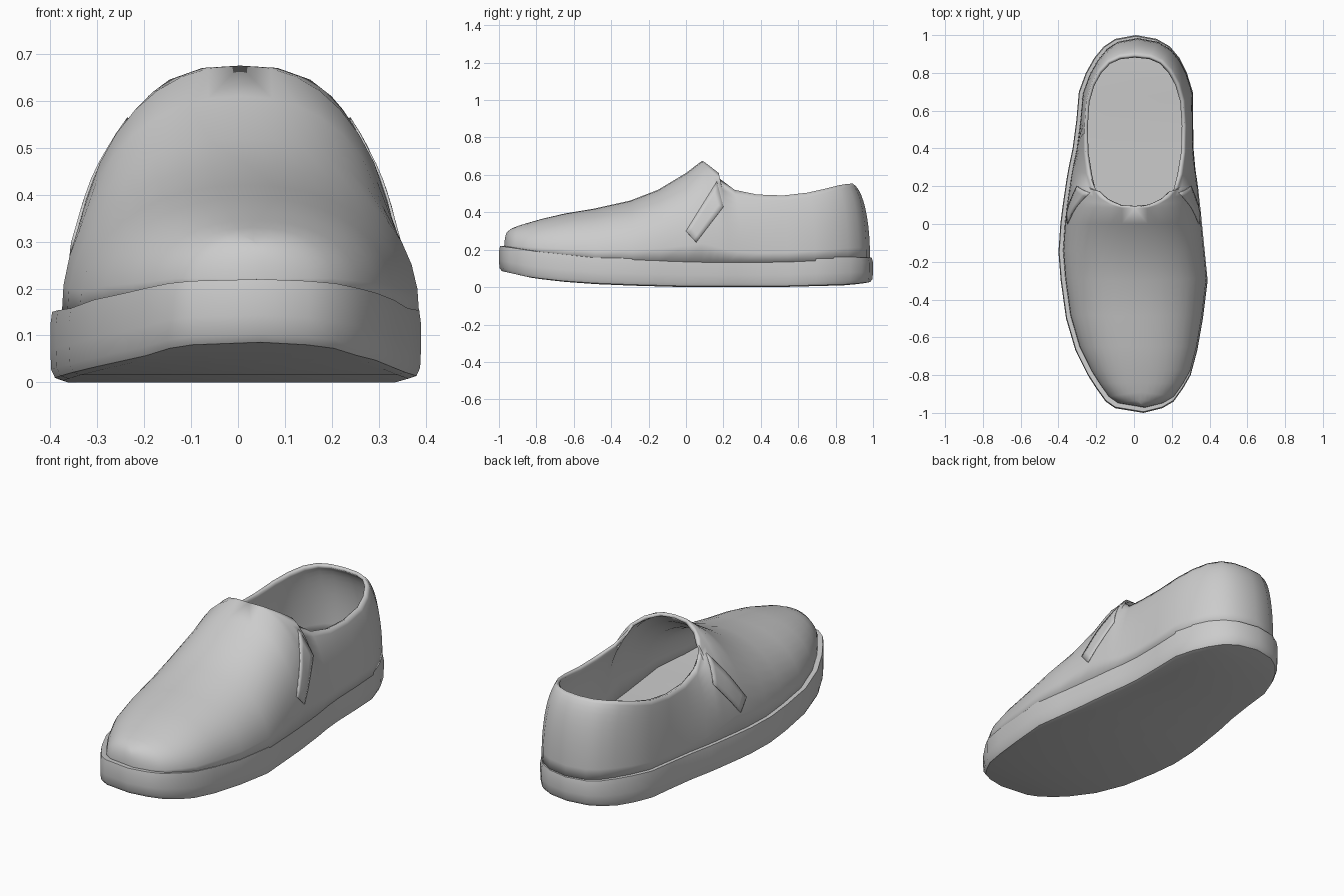
import bpy, bmesh, math
from mathutils import Vector
from mathutils.bvhtree import BVHTree

if "Cube" in bpy.data.objects:
    bpy.data.objects.remove(bpy.data.objects["Cube"])

# sole outline, toe to heel: y, left x, right x
OUTLINE = [
    (-1.0, .05, .05), (-.975, -.10, .15), (-.94, -.15, .21), (-.87, -.20, .26), (-.80, -.245, .30),
    (-.67, -.31, .335), (-.50, -.36, .365), (-.30, -.388, .39), (-.15, -.40, .375),
    (0, -.39, .36), (.08, -.38, .352), (.13, -.373, .346), (.17, -.367, .342),
    (.21, -.361, .337), (.225, -.359, .335), (.29, -.348, .325), (.40, -.325, .315),
    (.55, -.305, .313), (.70, -.292, .311), (.80, -.255, .28), (.88, -.21, .24),
    (.94, -.16, .19), (.98, -.10, .12), (1.0, .01, .01)]

# matching top edge of the upper (ridge, then opening): half width, y, z, arch angle
RIM = [
    (0, -.95, .30, 80), (0, -.93, .315, 85), (0, -.89, .33, 90), (0, -.84, .345, 90), (0, -.77, .365, 90),
    (0, -.65, .393, 90), (0, -.49, .42, 90), (0, -.30, .462, 90), (0, -.15, .52, 90),
    (0, 0, .61, 90), (0, .085, .675, 90), (.08, .097, .67, 78), (.15, .13, .645, 67),
    (.195, .175, .61, 59), (.205, .18, .58, 57), (.24, .26, .52, 51), (.262, .38, .495, 47),
    (.266, .52, .49, 50), (.257, .65, .505, 55), (.23, .74, .525, 65), (.19, .81, .543, 70),
    (.14, .86, .552, 75), (.08, .885, .553, 78), (0, .893, .553, 78)]

SOLE_TOP = [(-1, .22), (-.8, .19), (-.5, .158), (0, .147), (.5, .147), (.85, .162), (1, .157)]
SOLE_BOTTOM = [(-1, .08), (-.85, .047), (-.6, .02), (-.3, .008), (0, 0), (.5, 0), (.9, .01), (1, .022)]


def interp(table, y):
    for (a, za), (b, zb) in zip(table, table[1:]):
        if y <= b:
            return za + (zb - za) * max(0, (y - a) / (b - a))
    return table[-1][1]


def finish(bm, name, angle=40):
    bmesh.ops.remove_doubles(bm, verts=bm.verts, dist=.0005)
    bmesh.ops.recalc_face_normals(bm, faces=bm.faces)
    c = Vector((0, 0, .1))
    if sum(f.normal.dot(f.calc_center_median() - c) * f.calc_area() for f in bm.faces) < 0:
        bmesh.ops.reverse_faces(bm, faces=bm.faces)
    me = bpy.data.meshes.new(name)
    bm.to_mesh(me)
    bm.free()
    ob = bpy.data.objects.new(name, me)
    bpy.context.collection.objects.link(ob)
    bpy.ops.object.select_all(action='DESELECT')
    ob.select_set(True)
    bpy.context.view_layer.objects.active = ob
    bpy.ops.object.shade_smooth_by_angle(angle=math.radians(angle))
    return ob


def grid_faces(bm, rows):
    for a, b in zip(rows, rows[1:]):
        for j in range(len(a) - 1):
            bm.faces.new((a[j], a[j + 1], b[j + 1], b[j]))


# sole: each row is a closed section, rounded at the lower edge
bm = bmesh.new()
rows = []
PROFILE = [(.93, 0), (.975, .04), (.995, .16), (1, .45), (1, .8), (.99, 1), (.95, 1.0)]
for y, xl, xr in OUTLINE:
    zb, zt = interp(SOLE_BOTTOM, y), interp(SOLE_TOP, y)
    def side(x):
        return [bm.verts.new((x * s, y * (1 - (1 - s) * .6), zb + (zt - zb) * f)) for s, f in PROFILE]
    left, right = side(xl), side(xr)
    ring = left + right[::-1]
    rows.append(ring + ring[:1])
grid_faces(bm, rows)
finish(bm, "sole")

# upper: arches from the sole to the ridge or the opening
bm = bmesh.new()
N, P = 10, .9
for sgn in (-1, 1):
    rows = []
    for (y, xl, xr), (rx, ry, rz, ang) in zip(OUTLINE, RIM):
        bx = (xl if sgn < 0 else xr) * .965 + .01
        by = y * .978 + .006
        bz = interp(SOLE_TOP, y) - .015
        cx = .03 * min(1, max(0, (.1 - y) / 1.1)) + .004
        rim_x = cx + sgn * rx
        if y in (-1.0, 1.0):
            rim_x = cx
        E = math.radians(ang)
        row = []
        for k in range(N + 1):
            th = E * k / N
            g = (1 - max(0, math.cos(th)) ** P) / (1 - max(0, math.cos(E)) ** P)
            f = math.sin(th) ** P / math.sin(E) ** P
            row.append(bm.verts.new((bx + (rim_x - bx) * g, by + (ry - by) * g, bz + (rz - bz) * f)))
        rows.append(row)
    grid_faces(bm, rows)
bmesh.ops.remove_doubles(bm, verts=bm.verts, dist=.0005)
tree = BVHTree.FromBMesh(bm)
upper = finish(bm, "upper", 60)
m = upper.modifiers.new("thickness", 'SOLIDIFY')
m.thickness = .018
m.offset = -1

# stretch gussets: thin panels laid on each side of the upper
CORNERS = [Vector((.0, .30)), Vector((.055, .24)), Vector((.20, .43)), Vector((.165, .565))]
for sgn, name in ((-1, "gusset_left"), (1, "gusset_right")):
    bm = bmesh.new()
    rows = []
    for i in range(9):
        a = CORNERS[0].lerp(CORNERS[3], i / 8)
        b = CORNERS[1].lerp(CORNERS[2], i / 8)
        row = []
        for j in range(5):
            p = a.lerp(b, j / 4)
            hit = tree.ray_cast(Vector((sgn, p.x, p.y)), Vector((-sgn, 0, 0)))[0]
            x = hit.x if hit else sgn * .22
            row.append(bm.verts.new((x + sgn * .006, p.x, p.y)))
        rows.append(row)
    grid_faces(bm, rows)
    g = finish(bm, name)
    m = g.modifiers.new("thickness", 'SOLIDIFY')
    m.thickness = .008
    m.offset = -1
